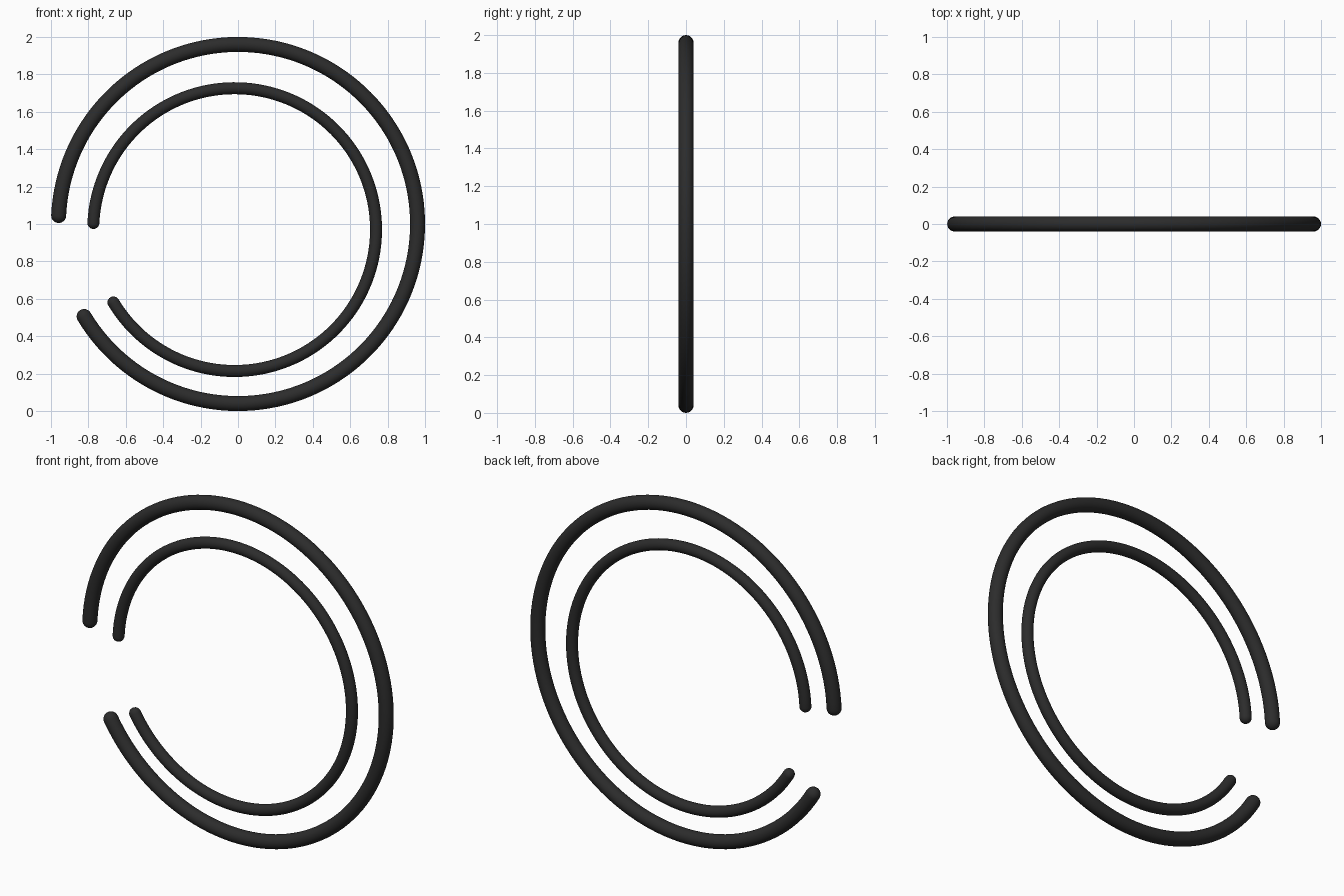
import bpy, bmesh, math
from mathutils import Vector

if "Cube" in bpy.data.objects:
    bpy.data.objects.remove(bpy.data.objects["Cube"])

black = bpy.data.materials.new("soft black")
black.diffuse_color = (0.025, 0.025, 0.025, 1)
black.use_nodes = True
black.node_tree.nodes["Principled BSDF"].inputs["Base Color"].default_value = black.diffuse_color


def open_ring(name, cx, cz, radius, tube, a0, a1, steps=128, sides=24, cap=6):
    """Round tube along an arc in the XZ plane with hemispherical ends."""
    # sections: (angle, offset along the tangent, section radius)
    sections = []
    for i in range(1, cap):
        t = math.pi / 2 * i / cap
        sections.append((a0, -tube * math.cos(t), tube * math.sin(t)))
    for i in range(steps + 1):
        sections.append((a0 + (a1 - a0) * i / steps, 0, tube))
    for i in range(cap - 1, 0, -1):
        t = math.pi / 2 * i / cap
        sections.append((a1, tube * math.cos(t), tube * math.sin(t)))

    def frame(a):
        out = Vector((math.cos(a), 0, math.sin(a)))
        tan = Vector((-math.sin(a), 0, math.cos(a)))
        return Vector((cx, 0, cz)) + out * radius, out, tan

    bm = bmesh.new()
    rings = []
    for a, off, r in sections:
        p, out, tan = frame(a)
        rings.append([bm.verts.new(p + tan * off
                                   + out * r * math.cos(2 * math.pi * k / sides)
                                   + Vector((0, r * math.sin(2 * math.pi * k / sides), 0)))
                      for k in range(sides)])
    for A, B in zip(rings, rings[1:]):
        for k in range(sides):
            n = (k + 1) % sides
            bm.faces.new((A[k], A[n], B[n], B[k]))
    # end tips
    for a, s, R in ((a0, -1, rings[0]), (a1, 1, rings[-1])):
        p, out, tan = frame(a)
        tip = bm.verts.new(p + tan * s * tube)
        for k in range(sides):
            bm.faces.new((R[k], R[(k + 1) % sides], tip))
    bmesh.ops.recalc_face_normals(bm, faces=bm.faces)
    for f in bm.faces:
        f.smooth = True
    me = bpy.data.meshes.new(name)
    bm.to_mesh(me)
    bm.free()
    me.materials.append(black)
    ob = bpy.data.objects.new(name, me)
    bpy.context.collection.objects.link(ob)
    return ob


# both rings open toward the left, between about 177 and 211 degrees
start, end = math.radians(-149), math.radians(177.3)
open_ring("outer_ring", 0, 1.0, 0.96, 0.04, start, end)
open_ring("inner_ring", -0.018, 0.97, 0.756, 0.032, start, end)
